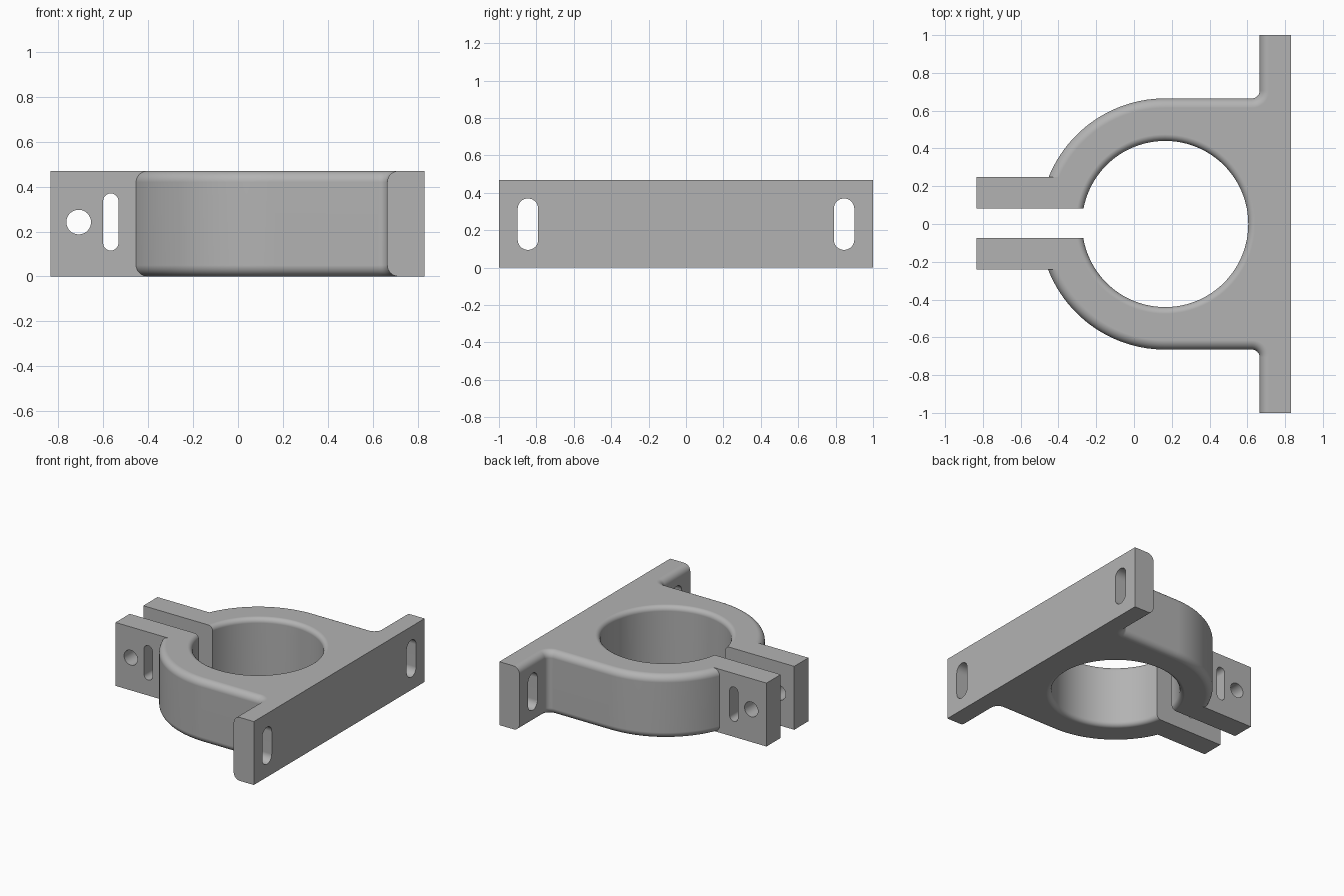
import bpy, bmesh
from math import pi, sin, cos

cube = bpy.data.objects.get("Cube")
if cube:
    bpy.data.objects.remove(cube, do_unlink=True)

H = 0.47                      # height of the bracket
CX, R, BORE = 0.165, 0.665, 0.44
PLATE_IN, PLATE_OUT = 0.665, 0.83
EDGE, BORE_EDGE, CORNER = 0.05, 0.035, 0.04
STEPS = 8

steel = bpy.data.materials.new("grey metal")
steel.use_nodes = True
grey = (0.45, 0.45, 0.45, 1)
steel.diffuse_color = grey
steel.node_tree.nodes["Principled BSDF"].inputs["Base Color"].default_value = grey


def loft(name, loops):
    """Closed solid through a stack of loops with equal point counts."""
    bm = bmesh.new()
    rings = [[bm.verts.new(p) for p in loop] for loop in loops]
    n = len(rings[0])
    for a, b in zip(rings, rings[1:]):
        for i in range(n):
            j = (i + 1) % n
            bm.faces.new((a[i], a[j], b[j], b[i]))
    bm.faces.new(rings[0][::-1])
    bm.faces.new(rings[-1])
    bmesh.ops.recalc_face_normals(bm, faces=bm.faces)
    mesh = bpy.data.meshes.new(name)
    bm.to_mesh(mesh)
    bm.free()
    mesh.materials.append(steel)
    ob = bpy.data.objects.new(name, mesh)
    bpy.context.collection.objects.link(ob)
    return ob


def box(name, x0, x1, y0, y1, z0, z1):
    rect = [(x0, y0), (x1, y0), (x1, y1), (x0, y1)]
    return loft(name, [[(x, y, z) for x, y in rect] for z in (z0, z1)])


def combine(target, tool, operation):
    mod = target.modifiers.new("combine", "BOOLEAN")
    mod.operation, mod.solver, mod.object = operation, "EXACT", tool
    bpy.context.view_layer.objects.active = target
    bpy.ops.object.modifier_apply(modifier=mod.name)
    bpy.data.objects.remove(tool, do_unlink=True)


def rounded_levels(radius):
    """(inset, z) pairs for a wall with rounded lower and upper edges."""
    quarter = [pi / 2 * i / STEPS for i in range(STEPS + 1)]
    low = [(radius * (1 - sin(t)), radius * (1 - cos(t))) for t in quarter]
    return low + [(d, H - z) for d, z in reversed(low)]


def outline(d):
    """Outer plan of plate and ring, with the ring side moved inward by d."""
    half = [(PLATE_OUT, 1), (PLATE_IN + d, 1)]
    for i in range(STEPS + 1):
        t = -pi / 2 * i / STEPS
        half.append((PLATE_IN - CORNER + (CORNER + d) * cos(t),
                     R + CORNER + (CORNER + d) * sin(t)))
    for i in range(32):
        t = pi / 2 * (1 + i / 32)
        half.append((CX + (R - d) * cos(t), (R - d) * sin(t)))
    return half + [(CX - R + d, 0)] + [(x, -y) for x, y in reversed(half)]


def slot(name, axis, across, half_width, z0, z1, start, end):
    """Round-ended cutter running along x or y."""
    shape = []
    for base, cz in ((0, z1 - half_width), (pi, z0 + half_width)):
        for i in range(17):
            t = base + pi * i / 16
            shape.append((across + half_width * cos(t), cz + half_width * sin(t)))
    if axis == "x":
        return loft(name, [[(s, u, z) for u, z in shape] for s in (start, end)])
    return loft(name, [[(u, s, z) for u, z in shape] for s in (start, end)])


# Mounting plate and ring as one rounded body
bracket = loft("clamp_bracket",
               [[(x, y, z) for x, y in outline(d)] for d, z in rounded_levels(EDGE)])

# Clamping lugs, then the gap between them
combine(bracket, box("lugs", -0.835, -0.2, -0.242, 0.25, 0, H), "UNION")

# Bore with rounded rims
levels = rounded_levels(BORE_EDGE)
levels = [(BORE_EDGE, -0.1)] + levels + [(BORE_EDGE, H + 0.1)]
circle = [2 * pi * i / 96 for i in range(96)]
combine(bracket, loft("bore", [[(CX + (BORE + d) * cos(t), (BORE + d) * sin(t), z)
                                for t in circle] for d, z in levels]), "DIFFERENCE")
combine(bracket, box("gap", -1, 0, -0.075, 0.083, -0.1, H + 0.1), "DIFFERENCE")

# Slots in the plate
for y in (-0.845, 0.845):
    combine(bracket, slot("plate_slot", "x", y, 0.055, 0.095, 0.37, 0.5, 1), "DIFFERENCE")

# Slot through both lugs
combine(bracket, slot("lug_slot", "y", -0.567, 0.034, 0.115, 0.37, -0.3, 0.3), "DIFFERENCE")

# Bolt hole through both lugs
hole = [2 * pi * i / 32 for i in range(32)]
combine(bracket, loft("bolt_hole", [[(-0.71 + 0.055 * cos(t), y, 0.242 + 0.055 * sin(t))
                                     for t in hole] for y in (-0.3, 0.3)]), "DIFFERENCE")

# Smooth shading with crisp edges
bpy.ops.object.select_all(action="DESELECT")
bracket.select_set(True)
bpy.context.view_layer.objects.active = bracket
bpy.ops.object.shade_smooth_by_angle(angle=pi / 6)
weighted = bracket.modifiers.new("flat_face_normals", "WEIGHTED_NORMAL")
weighted.keep_sharp = True
